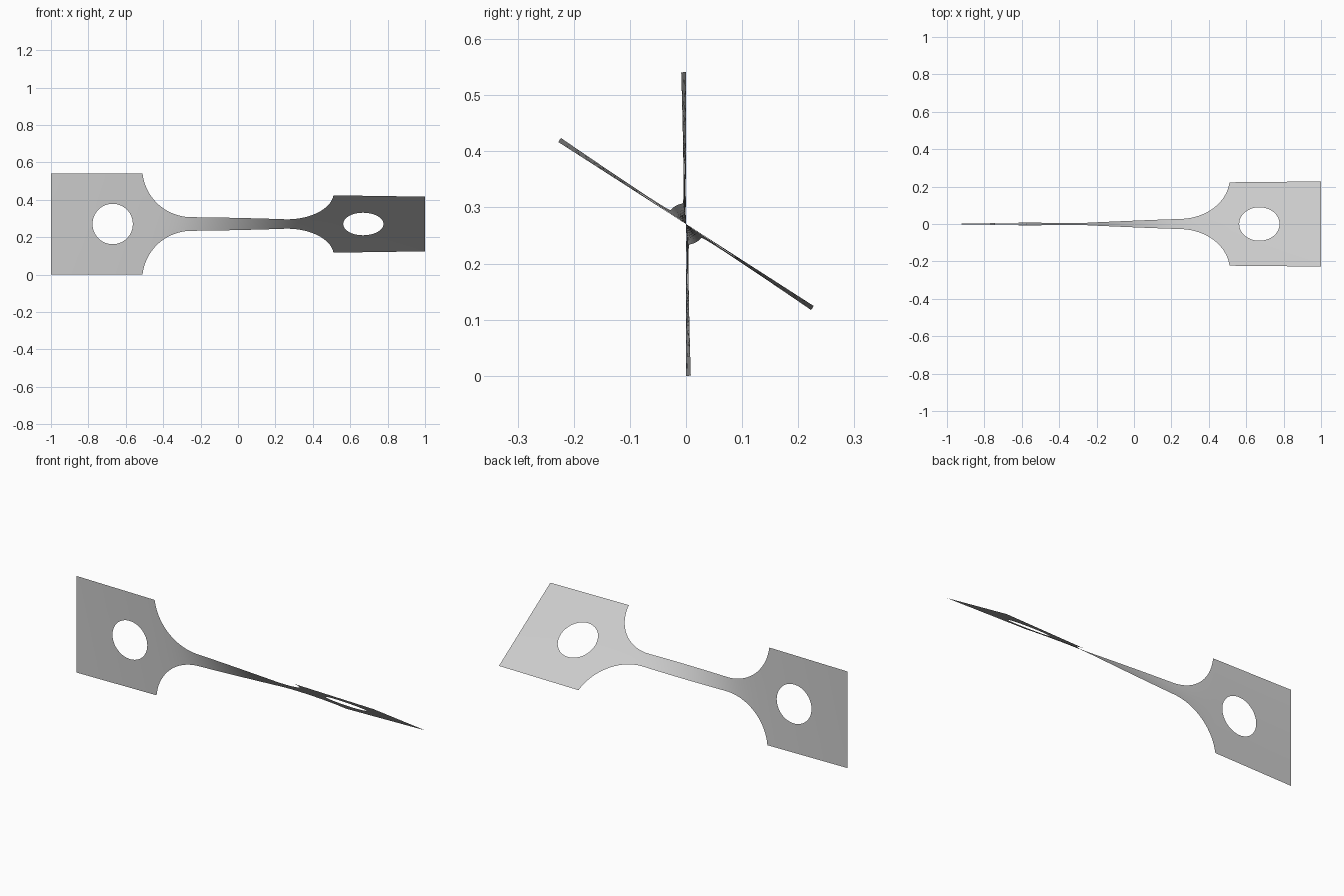
import bpy
import bmesh
from math import sin, cos, acos, sqrt, radians

if "Cube" in bpy.data.objects:
    bpy.data.objects.remove(bpy.data.objects["Cube"])

HALF = 0.2705          # half height of the tabs
NECK = 0.037           # half height of the neck
FILLET = 0.262         # fillet radius
START = 0.25           # where the fillet leaves the neck
HOLE_X, HOLE_R = 0.67, 0.108
TWIST = 1.0            # total twist in radians
N = 16                 # divisions per tab side
RINGS = 8
STEPS = 1000

SWEEP = acos((NECK + FILLET - HALF) / FILLET)
EDGE = START + FILLET * sin(SWEEP)


def half_height(x):
    x = abs(x)
    if x >= EDGE:
        return HALF
    if x <= START:
        return NECK
    return NECK + FILLET - sqrt(FILLET ** 2 - (x - START) ** 2)


# Twist builds up fastest where the plate is narrow
total = [0.0]
for i in range(STEPS):
    x = -1 + 2 * (i + 0.5) / STEPS
    total.append(total[-1] + half_height(x) ** -1.5)


def twist(x):
    f = min(max((x + 1) / 2 * STEPS, 0), STEPS - 1e-6)
    i = int(f)
    return TWIST * (total[i] + (total[i + 1] - total[i]) * (f - i)) / total[-1]


bm = bmesh.new()


def place(x, v):
    a = twist(x)
    return bm.verts.new((x, -v * sin(a), HALF + v * cos(a)))


def bridge(rows, closed=False):
    for a, b in zip(rows, rows[1:]):
        n = len(a)
        for j in range(n if closed else n - 1):
            k = (j + 1) % n
            bm.faces.new((a[j], b[j], b[k], a[k]))


# Neck with its flared ends
flare = [START + FILLET * sin(SWEEP * i / 20) for i in range(21)]
columns = [-x for x in reversed(flare)]
columns += [START * (i / 12 - 1) for i in range(1, 24)] + flare
bridge([[place(x, half_height(x) * (2 * j / N - 1)) for j in range(N + 1)]
        for x in columns])

# Square tabs, meshed outward from their round holes
corners = [(-1, -HALF), (-EDGE, -HALF), (-EDGE, HALF), (-1, HALF)]
border = []
for (x0, v0), (x1, v1) in zip(corners, corners[1:] + corners[:1]):
    border += [(x0 + (x1 - x0) * j / N, v0 + (v1 - v0) * j / N) for j in range(N)]

for side in (1, -1):
    rings = []
    for r in range(RINGS + 1):
        t = r / RINGS
        ring = []
        for x, v in border:
            d = sqrt((x + HOLE_X) ** 2 + v ** 2)
            s = (HOLE_R / d) * (1 - t) + t
            ring.append(place(side * (-HOLE_X + (x + HOLE_X) * s), side * v * s))
        rings.append(ring)
    bridge(rings, closed=True)

bmesh.ops.remove_doubles(bm, verts=bm.verts[:], dist=0.0005)

mesh = bpy.data.meshes.new("twisted_plate")
bm.to_mesh(mesh)
bm.free()
plate = bpy.data.objects.new("twisted_plate", mesh)
bpy.context.collection.objects.link(plate)

# Plain grey finish
grey = bpy.data.materials.new("light_grey")
grey.use_nodes = True
colour = (0.6, 0.6, 0.6, 1)
grey.diffuse_color = colour
grey.node_tree.nodes["Principled BSDF"].inputs["Base Color"].default_value = colour
mesh.materials.append(grey)

bpy.ops.object.select_all(action="DESELECT")
plate.select_set(True)
bpy.context.view_layer.objects.active = plate
bpy.ops.object.shade_smooth_by_angle(angle=radians(30))
